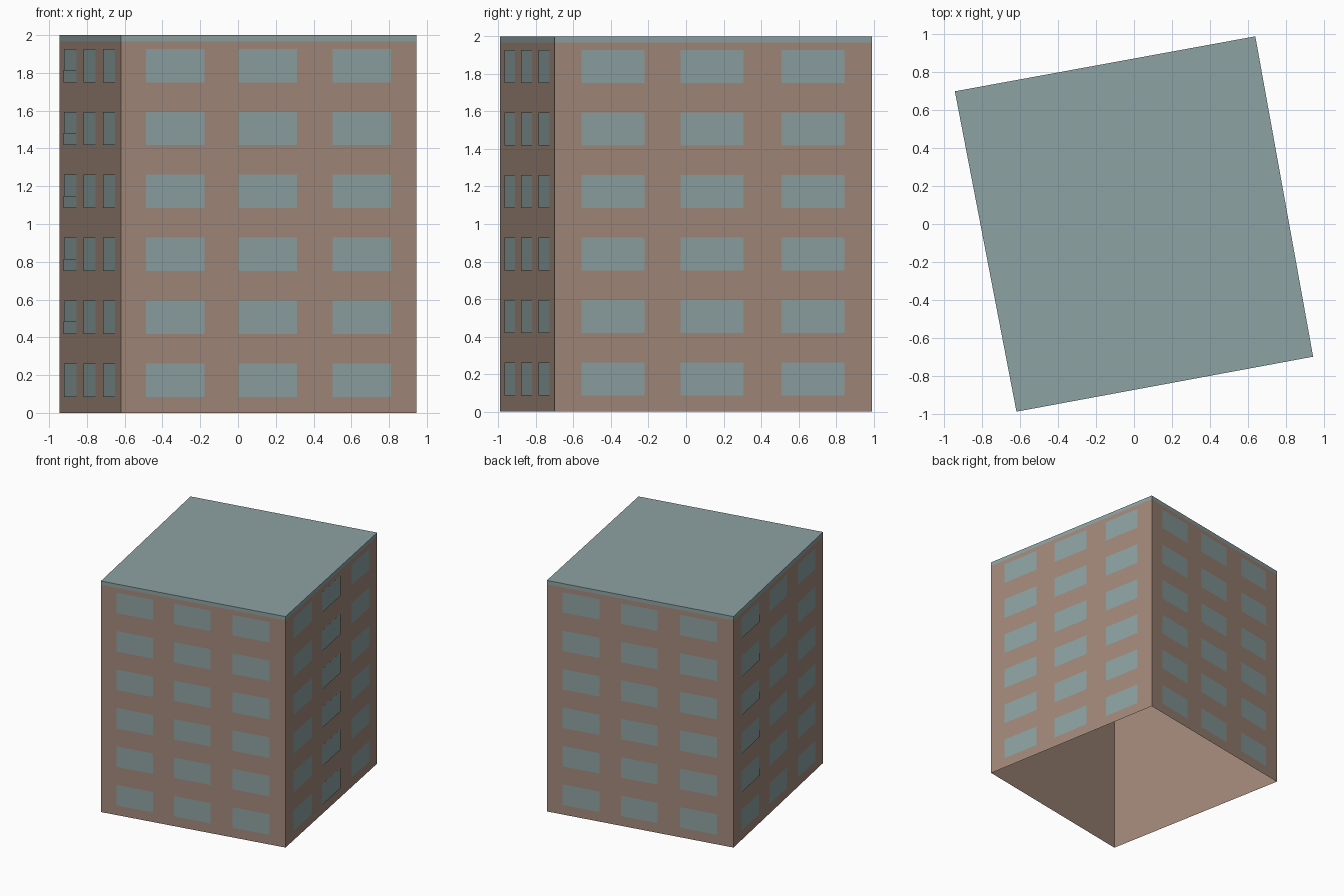
import bpy
from mathutils import Vector

cube = bpy.data.objects.get("Cube")
if cube:
    bpy.data.objects.remove(cube, do_unlink=True)


def material(name, rgb):
    m = bpy.data.materials.new(name)
    m.use_nodes = True
    m.diffuse_color = (*rgb, 1)
    m.node_tree.nodes["Principled BSDF"].inputs["Base Color"].default_value = (*rgb, 1)
    return m


brown = material("brown wall", (0.36, 0.25, 0.195))
teal = material("grey teal", (0.27, 0.36, 0.36))


def mesh_object(name, verts, faces, mat):
    me = bpy.data.meshes.new(name)
    me.from_pydata(verts, [], faces)
    me.materials.append(mat)
    ob = bpy.data.objects.new(name, me)
    bpy.context.collection.objects.link(ob)
    return ob


# Plan corners, counter-clockwise from the front right
CORNERS = [Vector(c) for c in ((-0.62, -0.99, 0), (0.945, -0.70, 0),
                               (0.64, 0.99, 0), (-0.945, 0.70, 0))]
HEIGHT, EAVE = 2.0, 1.967
UP = Vector((0, 0, 1))
SIDES = [(i, (i + 1) % 4, (i + 1) % 4 + 4, i + 4) for i in range(4)]


def band(name, low, high, mat, lid=False):
    verts = [c + UP * z for z in (low, high) for c in CORNERS]
    return mesh_object(name, verts, SIDES + ([(4, 5, 6, 7)] if lid else []), mat)


# Open-bottomed wall shell and flush roof cap
band("walls", 0, EAVE, brown)
band("roof", EAVE, HEIGHT, teal, lid=True)


# Rows of window plates laid on each facade
def plates(name, side, columns, rows, height, gap):
    a, b = CORNERS[side], CORNERS[(side + 1) % 4]
    out = (b - a).cross(UP).normalized() * gap
    verts, faces = [], []
    for z in rows:
        for mid in columns:
            n = len(verts)
            for u, v in ((-1, 0), (1, 0), (1, 1), (-1, 1)):
                verts.append(a.lerp(b, mid + u * 0.099) + out + UP * (z + v * height))
            faces.append((n, n + 1, n + 2, n + 3))
    return mesh_object(name, verts, faces, teal)


COLUMNS = (0.184, 0.496, 0.814)
ROWS = [0.085 + i * 0.333 for i in range(6)]
for side, label in enumerate(("front", "left", "back", "right")):
    plates(label + "_windows", side, COLUMNS, ROWS, 0.177, 0.003)

# Slightly raised panes on the two long sides
plates("left_raised_panes", 1, COLUMNS[1:2], ROWS, 0.177, 0.006)
plates("right_raised_sills", 3, COLUMNS[:1], ROWS[1:], 0.065, 0.006)
